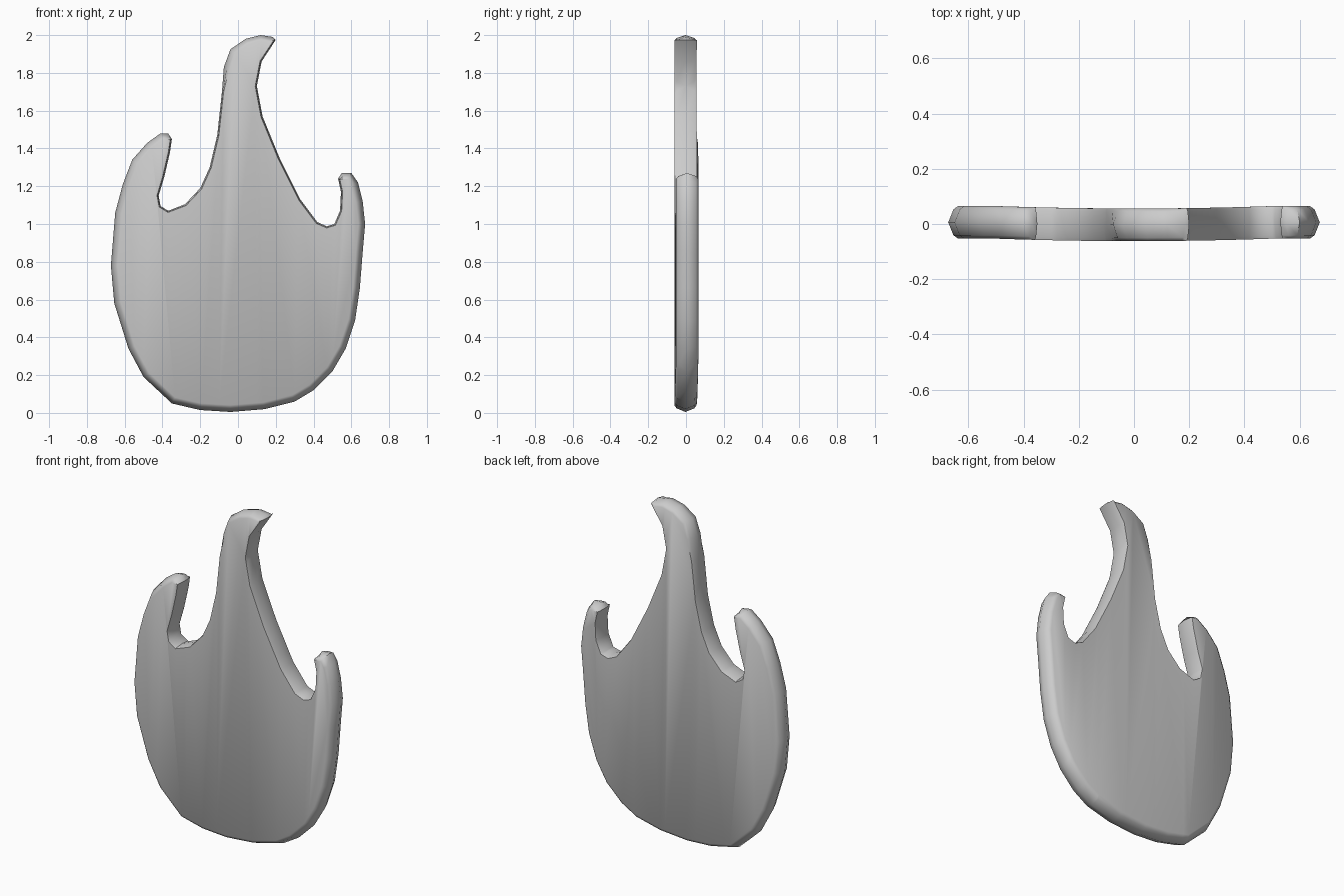
import bpy, bmesh, math
from mathutils import Vector

if "Cube" in bpy.data.objects:
    bpy.data.objects.remove(bpy.data.objects["Cube"])

# Flame silhouette (x, z), counter-clockwise from the bottom
right_lobe = [(-.04, .005), (.14, .02), (.30, .06), (.40, .12), (.50, .22), (.57, .34),
              (.62, .49), (.645, .66), (.66, .85), (.673, 1.0), (.66, 1.12), (.635, 1.22),
              (.60, 1.27), (.55, 1.27)]
right_notch = [(.53, 1.24), (.545, 1.17), (.54, 1.07), (.51, 1.0), (.47, .988), (.42, 1.01),
               (.33, 1.13), (.22, 1.35), (.13, 1.57), (.10, 1.73), (.125, 1.86), (.20, 1.975)]
top_tip = [(.185, 1.99), (.12, 2.0), (.04, 1.98), (-.04, 1.925), (-.075, 1.83)]
left_notch = [(-.085, 1.70), (-.11, 1.47), (-.15, 1.30), (-.20, 1.19), (-.28, 1.105),
              (-.37, 1.07), (-.41, 1.095), (-.42, 1.15), (-.39, 1.25), (-.36, 1.38), (-.35, 1.45)]
left_lobe = [(-.37, 1.48), (-.41, 1.48), (-.48, 1.43), (-.56, 1.34), (-.61, 1.21), (-.65, 1.06),
             (-.673, .78), (-.655, .58), (-.58, .34), (-.50, .19), (-.35, .05), (-.20, .015)]

pts, soft = [], []
for part, inset in ((right_lobe, 1), (right_notch, .25), (top_tip, .8), (left_notch, .25), (left_lobe, 1)):
    pts += [Vector(p) for p in part]
    soft += [inset] * len(part)
n = len(pts)


def inward(i):
    t = (pts[(i + 1) % n] - pts[i]).normalized() + (pts[i] - pts[i - 1]).normalized()
    return Vector((-t.y, t.x)).normalized()


# Slab with a rounded rim: rings from front to back
bm = bmesh.new()
rings = []
for y, inset in ((-.059, .036), (-.047, .019), (0, 0), (.047, .019), (.059, .036)):
    ring = []
    for i in range(n):
        p = pts[i] + inward(i) * inset * soft[i]
        ring.append(bm.verts.new((p.x, y, p.y)))
    rings.append(ring)
for a, b in zip(rings, rings[1:]):
    for i in range(n):
        j = (i + 1) % n
        bm.faces.new((a[i], a[j], b[j], b[i]))
bm.faces.new(rings[0])
bm.faces.new(rings[-1][::-1])

# Slice the broad faces so they can bow gently toward the back at the sides
for x in (-.5, -.3, -.1, .1, .3, .5):
    bmesh.ops.bisect_plane(bm, geom=bm.verts[:] + bm.edges[:] + bm.faces[:],
                           plane_co=(x, 0, 0), plane_no=(1, 0, 0), dist=1e-5)
for v in bm.verts:
    v.co.y += .009 * min(1, (v.co.x / .5) ** 2) - .003
bmesh.ops.recalc_face_normals(bm, faces=bm.faces[:])

mesh = bpy.data.meshes.new("flame")
bm.to_mesh(mesh)
bm.free()
flame = bpy.data.objects.new("flame", mesh)
bpy.context.collection.objects.link(flame)
bpy.context.view_layer.objects.active = flame
flame.select_set(True)
bpy.ops.object.shade_smooth_by_angle(angle=math.radians(50))
